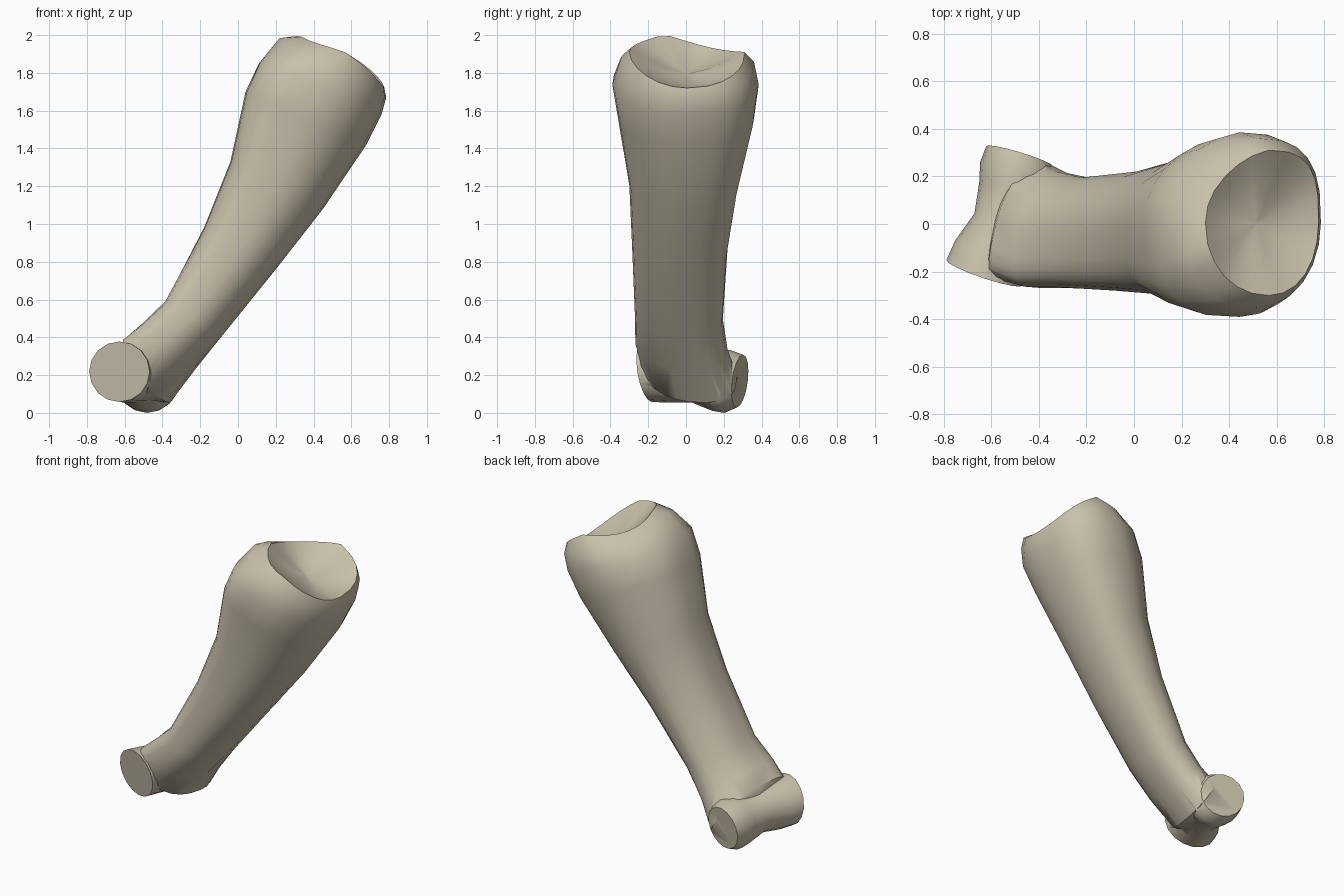
import bpy, bmesh, math
from mathutils import Vector

cube = bpy.data.objects.get("Cube")
if cube:
    bpy.data.objects.remove(cube, do_unlink=True)

bone_mat = bpy.data.materials.new("bone beige")
bone_mat.use_nodes = True
colour = (0.58, 0.53, 0.41, 1)
bone_mat.diffuse_color = colour
bone_mat.node_tree.nodes["Principled BSDF"].inputs["Base Color"].default_value = colour


def loft(name, rings):
    """Skin a list of equal rings and close both ends."""
    bm = bmesh.new()
    loops = [[bm.verts.new(p) for p in ring] for ring in rings]
    n = len(loops[0])
    for a, b in zip(loops, loops[1:]):
        for i in range(n):
            j = (i + 1) % n
            bm.faces.new((a[i], a[j], b[j], b[i]))
    bm.faces.new(loops[0])
    bm.faces.new(loops[-1])
    bmesh.ops.recalc_face_normals(bm, faces=bm.faces)
    mesh = bpy.data.meshes.new(name)
    bm.to_mesh(mesh)
    bm.free()
    mesh.materials.append(bone_mat)
    obj = bpy.data.objects.new(name, mesh)
    bpy.context.collection.objects.link(obj)
    return obj


def power(v, e):
    return math.copysign(abs(v) ** e, v)


def shaft_ring(lx, lz, rx, rz, y0, y1, corner=0.58, shear=0.0,
               saddle=0.0, skew=0.0, n=24):
    """Rounded section spanning an upper and a lower edge point."""
    left, right = Vector((lx, 0, lz)), Vector((rx, 0, rz))
    mid, half = (left + right) / 2, (left - right) / 2
    axis = Vector((-half.z, 0, half.x)).normalized()
    if axis.z < 0:
        axis = -axis
    ring = []
    for i in range(n):
        t = math.tau * i / n
        c, s = math.cos(t), math.sin(t)
        # squarer at the upper front and lower back corners
        if c > 0:
            e = corner if s < 0 else 0.95
        else:
            e = 1.0 if s < 0 else 0.75
        c, s = power(c, e), power(s, e)
        y = (y0 + y1) / 2 + s * (y1 - y0) / 2
        if s > 0 and c > 0:
            y -= 0.05 * c * s
        p = mid + half * c + Vector((0, y, 0)) + axis * saddle * s * s
        p += Vector((0.25, 0, -0.1)) * shear * y
        # the upper lip peaks a little towards the front
        p.z -= skew * abs(y + 0.12) * max(c, 0)
        ring.append(p)
    return ring


# Shaft, from the socket rim down to its flare around the knuckle
sections = [
    (0.30, 2.005, 0.775, 1.72, -0.30, 0.31, 0.9, 0, 0.055, 0.3),
    (0.21, 1.985, 0.785, 1.67, -0.35, 0.36, 0.75, 0, 0.035, 0.3),
    (0.11, 1.86, 0.76, 1.58, -0.39, 0.385, 0.62, 0, 0.02, 0.1),
    (0.04, 1.70, 0.68, 1.42, -0.36, 0.36),
    (-0.04, 1.33, 0.45, 1.08, -0.30, 0.275),
    (-0.18, 0.98, 0.20, 0.76, -0.285, 0.22),
    (-0.38, 0.59, -0.08, 0.41, -0.27, 0.195, 0.58, 0.2),
    (-0.49, 0.465, -0.23, 0.235, -0.268, 0.22, 0.58, 0.6),
    (-0.58, 0.385, -0.385, 0.06, -0.235, 0.27, 0.6, 1),
    (-0.60, 0.22, -0.48, 0.07, -0.17, 0.23, 0.6, 1),
]
rings = [shaft_ring(*s) for s in sections]

# Hollow socket: shrink the rim inwards and sink it
rim = rings[0]
centre = sum(rim, Vector()) / len(rim)
down = Vector((-0.47, 0, -0.88))
bowl = [[centre + (p - centre) * scale + down * depth for p in rim]
        for scale, depth in ((0.05, 0.085), (0.4, 0.07), (0.75, 0.035))]
bone = loft("finger_bone", bowl + rings)


def disc_ring(y, cx, cz, r, slope_x, slope_z, n=16):
    ring = []
    for i in range(n):
        t = math.tau * i / n
        dx, dz = r * math.cos(t), r * math.sin(t)
        ring.append(Vector((cx + dx, y + slope_x * dx + slope_z * dz, cz + dz)))
    return ring


# Knuckle: a grooved spool with slanted side discs
knuckle = loft("knuckle", [disc_ring(*d) for d in (
    (-0.205, -0.628, 0.218, 0.16, -0.33, -0.15),
    (-0.10, -0.595, 0.21, 0.156, -0.2, -0.05),
    (0.03, -0.53, 0.195, 0.14, -0.1, 0),
    (0.15, -0.49, 0.17, 0.16, -0.15, 0.05),
    (0.22, -0.48, 0.166, 0.166, -0.25, 0.1),
    (0.285, -0.48, 0.168, 0.14, -0.3, 0.12),
)])

# Fuse the knuckle to the shaft
union = bone.modifiers.new("fuse", 'BOOLEAN')
union.operation = 'UNION'
union.solver = 'EXACT'
union.object = knuckle
bpy.ops.object.select_all(action='DESELECT')
bone.select_set(True)
bpy.context.view_layer.objects.active = bone
bpy.ops.object.modifier_apply(modifier=union.name)
bpy.data.objects.remove(knuckle, do_unlink=True)
bpy.ops.object.shade_smooth_by_angle(angle=math.radians(42))
